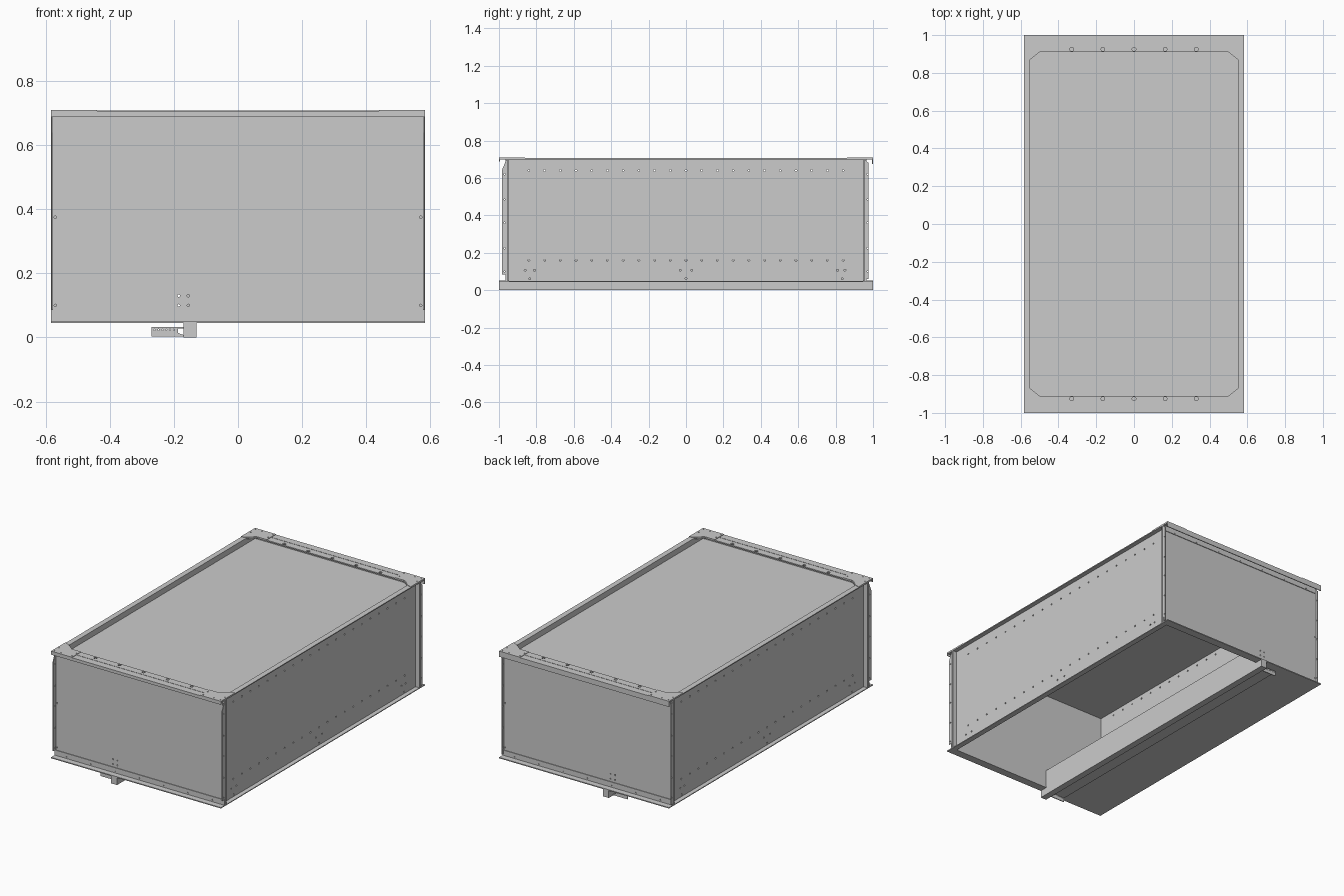
import bpy, bmesh
from mathutils import Vector

if "Cube" in bpy.data.objects:
    bpy.data.objects.remove(bpy.data.objects["Cube"])

T = 0.006  # sheet thickness


def prism(name, pts, axis, a, b):
    """Extrude a 2D outline along an axis (outline in the other two axes, in xyz order)."""
    def place(p, h):
        c = list(p)
        c.insert("xyz".index(axis), h)
        return Vector(c)
    bm = bmesh.new()
    low = [bm.verts.new(place(p, a)) for p in pts]
    high = [bm.verts.new(place(p, b)) for p in pts]
    bm.faces.new(low)
    bm.faces.new(high)
    for i in range(len(pts)):
        j = (i + 1) % len(pts)
        bm.faces.new((low[i], low[j], high[j], high[i]))
    bmesh.ops.recalc_face_normals(bm, faces=bm.faces)
    me = bpy.data.meshes.new(name)
    bm.to_mesh(me)
    bm.free()
    ob = bpy.data.objects.new(name, me)
    bpy.context.collection.objects.link(ob)
    return ob


def box(name, x0, x1, y0, y1, z0, z1):
    x0, x1 = sorted((x0, x1))
    y0, y1 = sorted((y0, y1))
    return prism(name, [(x0, y0), (x1, y0), (x1, y1), (x0, y1)], "z", z0, z1)


def drill(ob, centres, axis, r=0.005, depth=0.03):
    """Cut round holes through a sheet along one axis."""
    bm = bmesh.new()
    for c in centres:
        made = bmesh.ops.create_cone(bm, cap_ends=True, segments=10,
                                     radius1=r, radius2=r, depth=depth)["verts"]
        rot = Vector((0, 0, 1)).rotation_difference(
            Vector([float(k == axis) for k in "xyz"])).to_matrix()
        bmesh.ops.rotate(bm, verts=made, cent=(0, 0, 0), matrix=rot)
        bmesh.ops.translate(bm, verts=made, vec=c)
    me = bpy.data.meshes.new("hole_cutter")
    bm.to_mesh(me)
    bm.free()
    cutter = bpy.data.objects.new("hole_cutter", me)
    cutter.hide_render = True
    bpy.context.collection.objects.link(cutter)
    mod = ob.modifiers.new("holes", "BOOLEAN")
    mod.operation, mod.solver, mod.object = "DIFFERENCE", "EXACT", cutter
    bpy.context.view_layer.objects.active = ob
    bpy.ops.object.modifier_apply(modifier=mod.name)
    bpy.data.objects.remove(cutter)


W, SIDE, WALL = 0.583, 0.55, 0.96
row7 = [-0.5 + i / 6 for i in range(7)]
bolts = [(x, z) for x in (-0.185, -0.155) for z in (0.10, 0.13)]

# Long side walls: outward-facing channels with top and bottom flanges
for s, side in ((1, "right"), (-1, "left")):
    prof = [(SIDE, 0.045), (W, 0.045), (W, 0.05), (SIDE + T, 0.05),
            (SIDE + T, 0.70), (W, 0.70), (W, 0.706), (SIDE, 0.706)]
    wall = prism(side + "_wall", [(s * x, z) for x, z in prof], "y", -WALL + T, WALL - T)
    xc = s * (SIDE + T / 2)
    holes = [(xc, -0.84 + 0.084 * i, z) for i in range(21) for z in (0.16, 0.64)]
    holes += [(xc, y, 0.107) for y in (-0.86, -0.81, -0.03, 0.03, 0.81, 0.85)]
    holes += [(xc, y, 0.062) for y in (-0.835, 0, 0.835)]
    drill(wall, holes, "x")
    # Vertical end flange joining the side wall to the end wall
    for t, end in ((-1, "front"), (1, "back")):
        box(f"{side}_{end}_end_flange", s * SIDE, s * W, t * 0.946, t * 0.95, 0.05, 0.70)

# End walls, lips and the top frame ends
for s, end in ((-1, "front"), (1, "back")):
    wall = box(end + "_wall", -W, W, s * (WALL - T), s * WALL, 0.045, 0.70)
    yc = s * (WALL - T / 2)
    drill(wall, [(x, yc, z) for x, z in bolts]
          + [(x, yc, z) for x in (-0.57, 0.57) for z in (0.10, 0.375)], "y", 0.004)

    # Fixing strips lying on the wall
    for name, w, z0, z1, zh in (("upper", 0.57, 0.668, 0.70, 0.674),
                                ("lower", W, 0.05, 0.083, 0.063)):
        strip = box(f"{end}_{name}_strip", -w, w, s * WALL, s * (WALL + 0.004), z0, z1)
        drill(strip, [(x, s * WALL, zh) for x in row7], "y", 0.004)

    # Bottom lip and folded top lip
    box(end + "_bottom_lip", -W, W, s * 0.95, s * 1.0, 0.045, 0.051)
    box(end + "_top_lip", -W, W, s * 0.995, s * 1.0, 0.688 if s < 0 else 0.675, 0.706)

    # Frame end with chamfered opening corners
    half = [(W, 1.0), (W, 0.87), (SIDE, 0.87), (0.50, 0.91)]
    pts = half + [(-x, y) for x, y in reversed(half)]
    frame = prism(end + "_frame_end", [(x, s * y) for x, y in pts], "z", 0.70, 0.707)
    drill(frame, [(0.165 * i, s * 0.925, 0.703) for i in range(-2, 3)], "z", 0.01)
    slot = box(end + "_frame_slot_edge", -0.45, 0.45, s * 0.953, s * 0.957, 0.70, 0.7085)

    for t, side in ((1, "right"), (-1, "left")):
        # Raised corner gusset
        gusset = prism(f"{end}_{side}_gusset",
                       [(t * x, s * y) for x, y in ((W, 1), (W, 0.86), (0.555, 0.87),
                                                    (0.51, 0.91), (0.44, 0.91), (0.44, 1))],
                       "z", 0.707, 0.71)
        drill(gusset, [(t * x, s * y, 0.708) for x, y in
                       ((0.57, 0.985), (0.525, 0.985), (0.45, 0.985), (0.45, 0.94), (0.57, 0.94))],
              "z", 0.004)
        # Outward corner flange of the end wall
        if s < 0:
            prof = [(-0.955, 0.085), (-0.985, 0.085), (-0.985, 0.64), (-0.96, 0.70), (-0.955, 0.70)]
        else:
            prof = [(0.955, 0.06), (0.976, 0.06), (0.976, 0.68), (0.955, 0.70)]
        flange = prism(f"{end}_{side}_corner_flange", prof, "x", t * (W - T), t * (W - 0.001))
        drill(flange, [(t * (W - T / 2), s * 0.97, z) for z in (0.1, 0.225, 0.36, 0.485, 0.62)],
              "x", 0.004)

# Recessed top panel
box("top_panel", -SIDE, SIDE, -WALL + T, WALL - T, 0.665, 0.671)

# Partial floor on the left, the right part stays open
box("floor_panel", -SIDE, -0.17, -WALL, WALL, 0.045, 0.051)

# Long beam: tall inside the box, shallow below the end lips
prism("floor_beam", [(-1, 0), (1, 0), (1, 0.045), (0.954, 0.045), (0.954, 0.16),
                     (-0.954, 0.16), (-0.954, 0.045), (-1, 0.045)], "x", -0.17, -0.13)

# Plate beside the beam, with drilled end tabs
box("beam_side_plate", -0.27, -0.17, -0.96, 0.96, 0.028, 0.033)
for s, end in ((-1, "front"), (1, "back")):
    tab = prism(end + "_beam_tab",
                [(-0.27, 0.003), (-0.17, 0.003), (-0.17, 0.008), (-0.187, 0.014),
                 (-0.187, 0.033), (-0.27, 0.033)], "y", s * 0.955, s * 0.96)
    drill(tab, [(-0.26 + 0.012 * i, s * 0.957, 0.024) for i in range(6)], "y", 0.002)
